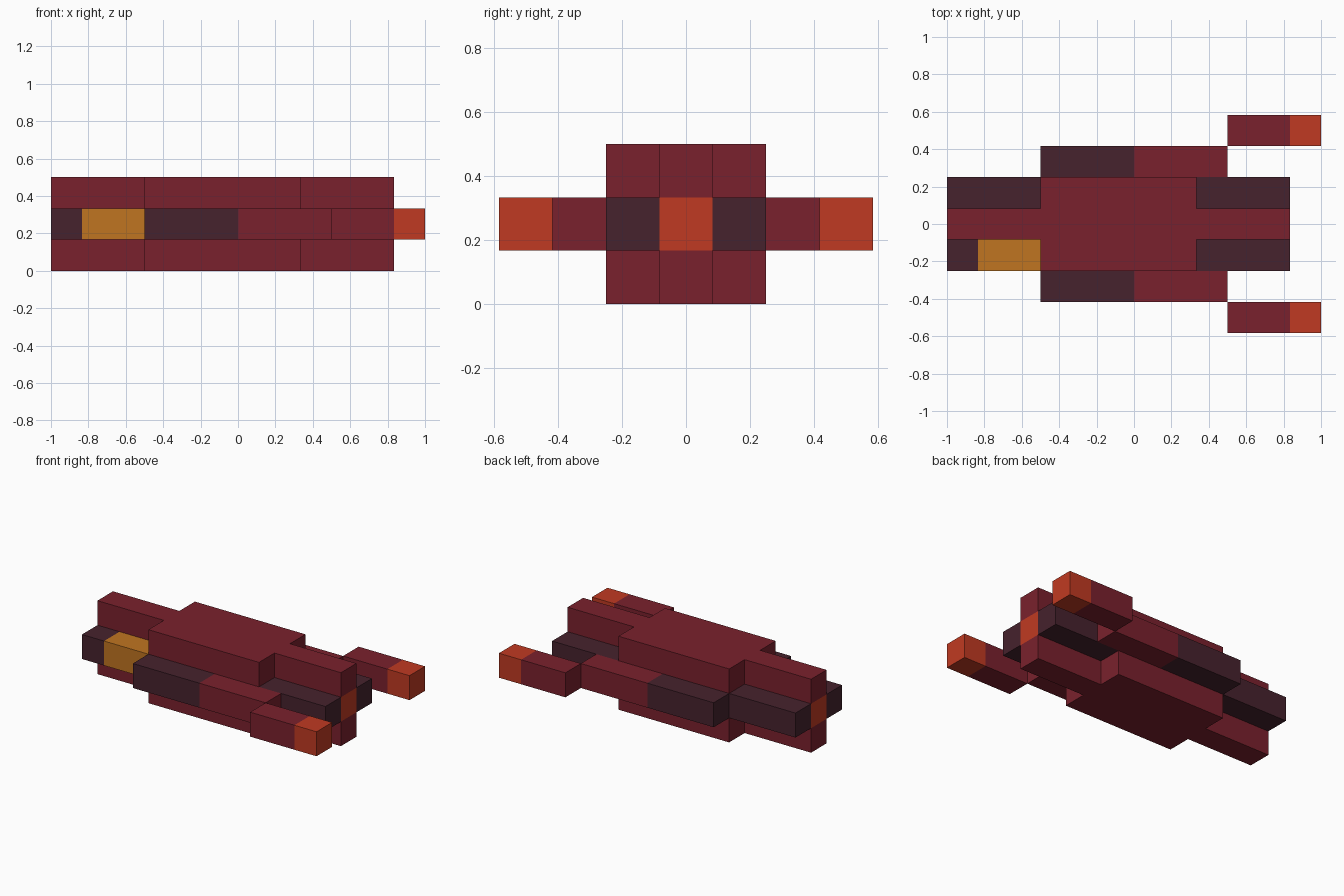
import bpy
import bmesh

cube = bpy.data.objects.get("Cube")
if cube:
    bpy.data.objects.remove(cube, do_unlink=True)

U = 1 / 6  # one block


def srgb(r, g, b):
    lin = [(c / 255 / 12.92) if c < 11 else ((c / 255 + 0.055) / 1.055) ** 2.4 for c in (r, g, b)]
    return (*lin, 1.0)


def material(name, rgb):
    mat = bpy.data.materials.new(name)
    mat.use_nodes = True
    mat.diffuse_color = srgb(*rgb)
    mat.node_tree.nodes["Principled BSDF"].inputs["Base Color"].default_value = srgb(*rgb)
    return mat


RED = material("dark red", (122, 33, 45))
DARK = material("dark plum", (70, 34, 45))
ORANGE = material("glowing orange", (192, 58, 34))
GOLD = material("gold", (192, 117, 33))


def prism(name, outline, z0, z1, mat):
    """Extrude a plan outline, given in blocks, from z0 to z1."""
    bm = bmesh.new()
    face = bm.faces.new([bm.verts.new((x * U, y * U, z0 * U)) for x, y in outline])
    top = bmesh.ops.extrude_face_region(bm, geom=[face])["geom"]
    bmesh.ops.translate(bm, vec=(0, 0, (z1 - z0) * U),
                        verts=[g for g in top if isinstance(g, bmesh.types.BMVert)])
    bmesh.ops.recalc_face_normals(bm, faces=bm.faces)
    mesh = bpy.data.meshes.new(name)
    bm.to_mesh(mesh)
    bm.free()
    mesh.materials.append(mat)
    obj = bpy.data.objects.new(name, mesh)
    bpy.context.collection.objects.link(obj)
    return obj


def block(name, x0, x1, y0, y1, mat, z0=1, z1=2):
    y0, y1 = sorted((y0, y1))
    return prism(name, [(x0, y0), (x1, y0), (x1, y1), (x0, y1)], z0, z1, mat)


def hull_outline(x0, x1):
    """Wide body with a narrow beam running out at both ends."""
    half = [(x0, -0.5), (-3, -0.5), (-3, -1.5), (2, -1.5), (2, -0.5), (x1, -0.5)]
    return half + [(x, -y) for x, y in reversed(half)]


# Hull: equal lower and upper decks around a shorter core
prism("lower_deck", hull_outline(-6, 5), 0, 1, RED)
prism("hull_core", hull_outline(-5, 4), 1, 2, RED)
prism("upper_deck", hull_outline(-6, 5), 2, 3, RED)

# Orange lights closing both ends of the core
block("nose_light", -6, -5, -0.5, 0.5, ORANGE)
block("tail_light", 4, 5, -0.5, 0.5, ORANGE)

# Parts repeated on both sides
for side, s in (("front", -1), ("back", 1)):
    block(f"{side}_tail_block", 2, 5, 0.5 * s, 1.5 * s, DARK)
    block(f"{side}_side_pod_dark", -3, 0, 1.5 * s, 2.5 * s, DARK)
    block(f"{side}_side_pod_red", 0, 3, 1.5 * s, 2.5 * s, RED)
    block(f"{side}_outrigger", 3, 5, 2.5 * s, 3.5 * s, RED)
    block(f"{side}_outrigger_light", 5, 6, 2.5 * s, 3.5 * s, ORANGE)

# Nose blocks: the front one carries the gold cabin
block("back_nose_block", -6, -3, 0.5, 1.5, DARK)
block("front_nose_block", -6, -5, -1.5, -0.5, DARK)
block("gold_cabin", -5, -3, -1.5, -0.5, GOLD)
